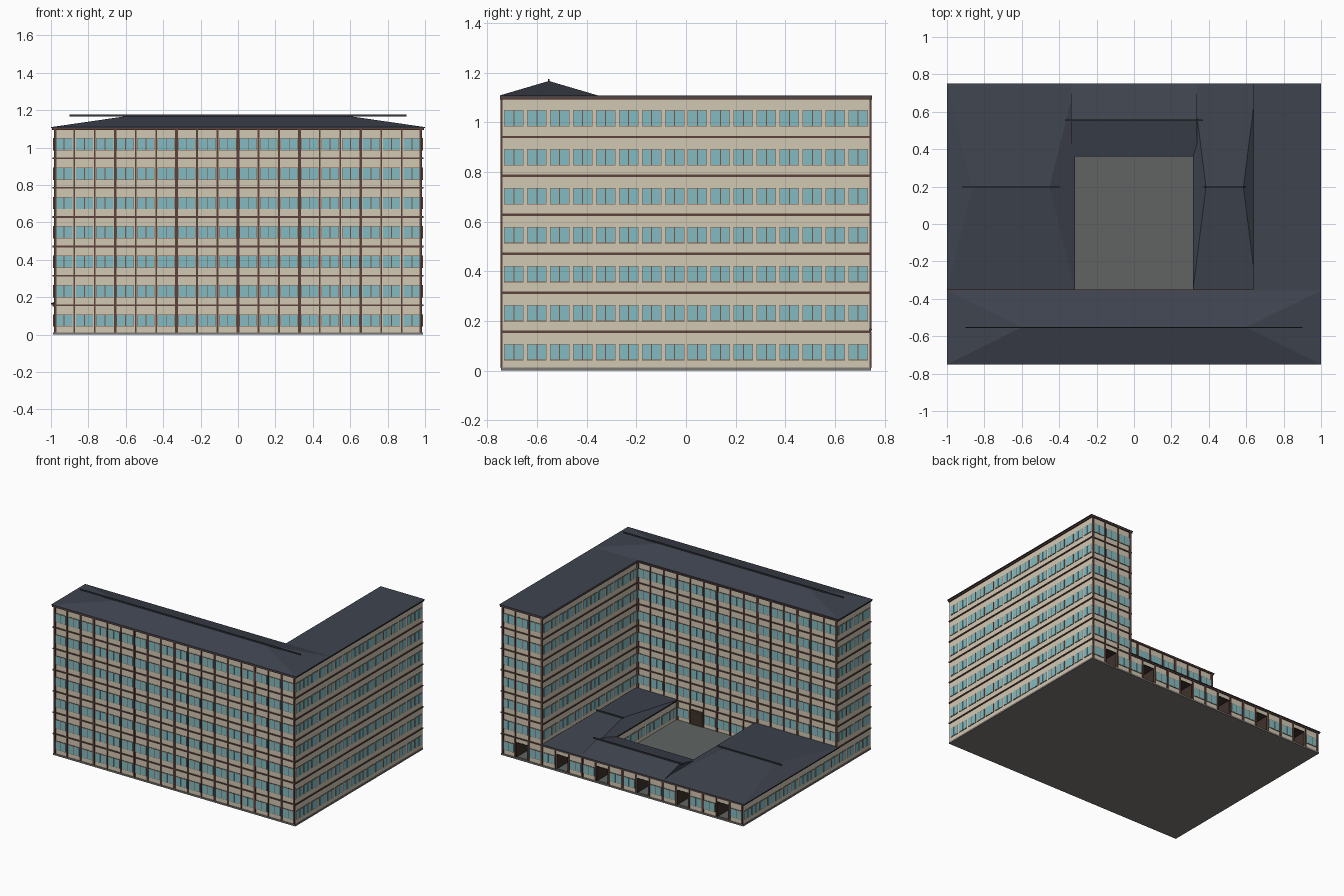
import bpy, bmesh

if "Cube" in bpy.data.objects:
    bpy.data.objects.remove(bpy.data.objects["Cube"])

FLOOR = 0.157          # storey height
TOP = 7 * FLOOR        # wall top of the tall wings
BACK = 0.59            # depth line of the rear passages


def mat(name, r, g, b):
    m = bpy.data.materials.new(name)
    m.diffuse_color = (r, g, b, 1)
    m.use_nodes = True
    m.node_tree.nodes["Principled BSDF"].inputs["Base Color"].default_value = m.diffuse_color
    return m


WALL = mat("beige_wall", 0.65, 0.58, 0.455)
TRIM = mat("dark_brown_trim", 0.11, 0.055, 0.045)
FRAME = mat("brown_window_frame", 0.20, 0.095, 0.05)
GLASS = mat("teal_glass", 0.23, 0.50, 0.54)
ROOF = mat("slate_roof", 0.049, 0.057, 0.077)
CAP = mat("ridge_grey", 0.035, 0.042, 0.052)
STONE = mat("courtyard_stone", 0.115, 0.127, 0.124)
BASE = mat("base_grey", 0.20, 0.19, 0.17)
DOOR = mat("dark_door", 0.05, 0.032, 0.024)


class Part:
    """Collects prisms that share one material, then becomes one object."""

    def __init__(self, name, material):
        self.name, self.material, self.bm = name, material, bmesh.new()

    def prism(self, lower, upper):
        a = [self.bm.verts.new(p) for p in lower]
        b = [self.bm.verts.new(p) for p in upper]
        n = len(a)
        self.bm.faces.new(a[::-1])
        self.bm.faces.new(b)
        for i in range(n):
            j = (i + 1) % n
            self.bm.faces.new((a[i], a[j], b[j], b[i]))

    def outline(self, pts, z0, z1):
        self.prism([(x, y, z0) for x, y in pts], [(x, y, z1) for x, y in pts])

    def box(self, x0, x1, y0, y1, z0, z1):
        self.outline([(x0, y0), (x1, y0), (x1, y1), (x0, y1)], z0, z1)

    def finish(self):
        bmesh.ops.recalc_face_normals(self.bm, faces=self.bm.faces[:])
        me = bpy.data.meshes.new(self.name)
        self.bm.to_mesh(me)
        self.bm.free()
        me.materials.append(self.material)
        ob = bpy.data.objects.new(self.name, me)
        bpy.context.collection.objects.link(ob)


walls = Part("walls", WALL)
bands = Part("floor_bands", TRIM)
piers = Part("piers", TRIM)
frames = Part("window_frames", FRAME)
panes = Part("window_panes", GLASS)
doors = Part("passage_linings", DOOR)
door_frames = Part("door_frames", TRIM)
roofs = Part("roofs", ROOF)
eaves = Part("eaves", TRIM)
caps = Part("ridge_caps", CAP)
base = Part("base", BASE)
court = Part("courtyard_floor", STONE)


def l_shape(o, back=.74):
    """Tall L footprint grown outward by o."""
    return [(-.985 - o, -.74 - o), (.985 + o, -.74 - o), (.985 + o, back + o),
            (.65 - o, back + o), (.65 - o, -.36 + o), (-.985 - o, -.36 + o)]


def u_shape(o, back=.74):
    """Low U footprint behind the tall front wing."""
    return [(-.985 - o, -.38), (-.328 + o, -.38), (-.328 + o, .375 - o),
            (.328 - o, .375 - o), (.328 - o, -.38), (.67, -.38),
            (.67, back + o), (-.985 - o, back + o)]


# walls: the ground storey stops short at the rear to leave room for passages
walls.outline(l_shape(0, BACK), 0.008, FLOOR)
walls.outline(u_shape(0, BACK), 0.008, FLOOR)
walls.outline(l_shape(0), FLOOR, TOP)
base.box(-.99, .99, -.745, .745, 0, 0.012)
court.box(-.33, .33, -.365, .38, 0.012, 0.016)

# rear ground storey: wall blocks between six open passages, lintel above
STEP, HALF, HEAD = 1.97 / 18, .047, .125
DOOR_X = [-.985 + (i + .5) * STEP for i in (1, 4, 7, 10, 13, 16)]
edges = [-.985] + [x + s * HALF for x in DOOR_X for s in (-1, 1)] + [.985]
for a, b in zip(edges[::2], edges[1::2]):
    walls.box(a, b, BACK, .74, .008, HEAD)
walls.box(-.985, .985, BACK, .74, HEAD, FLOOR)
for x in DOOR_X:
    court.box(x - HALF, x + HALF, BACK, .735, .010, .015)
    doors.box(x - HALF, x + HALF, BACK, BACK + .004, .012, HEAD)
    doors.box(x - HALF, x + HALF, BACK, .741, HEAD - .004, HEAD)
    for s in (-1, 1):
        e = x + s * (HALF - .002)
        doors.box(e - .002, e + .002, BACK, .741, .012, HEAD)

# storey bands and eaves
for k in range(1, 7):
    bands.outline(l_shape(0.006), k * FLOOR - 0.0045, k * FLOOR + 0.0045)
bands.outline(u_shape(0.006), FLOOR - 0.006, FLOOR + 0.004)
eaves.outline(l_shape(0.009), TOP - 0.006, TOP + 0.004)


# facade parts are placed by: axis of the wall normal, its sign and plane
def on_wall(part, wall, u0, u1, z0, z1, d0, d1):
    axis, sign, plane = wall
    p, q = sorted((plane + sign * d0, plane + sign * d1))
    if axis == 'x':
        part.box(p, q, u0, u1, z0, z1)
    else:
        part.box(u0, u1, p, q, z0, z1)


def window(wall, u, z, w):
    h = w / 2
    on_wall(frames, wall, u - h, u + h, z + .042, z + .108, -.002, .003)
    for s in (-1, 1):
        c = u + s * h / 2
        q = h / 2 - .002
        on_wall(panes, wall, c - q, c + q, z + .0445, z + .1055, 0, .0045)


def facade(wall, u0, u1, bays, floors, has_piers=False, open_bays=(), door_bays=()):
    step = (u1 - u0) / bays
    for f in floors:
        for i in range(bays):
            u = u0 + (i + .5) * step
            if i in door_bays:
                on_wall(door_frames, wall, u - .047, u + .047, .012, .125, -.002, .004)
                on_wall(doors, wall, u - .041, u + .041, .012, .119, 0, .006)
            elif i not in open_bays:
                window(wall, u, f * FLOOR, step * .85)
    if has_piers:
        z0, z1 = floors[0] * FLOOR + .01, (floors[-1] + 1) * FLOOR
        for i in range(bays + 1):
            h = .0075 if i % 3 == 0 else .0045
            u = min(max(u0 + i * step, u0 + h), u1 - h)
            on_wall(piers, wall, u - h, u + h, z0, z1, -.002, .0065)


ALL, UPPER, GROUND = range(7), range(1, 7), range(1)
facade(('y', -1, -.74), -.985, .985, 18, ALL, True)                    # front
facade(('x', 1, .985), -.74, .74, 16, ALL)                             # right
facade(('x', -1, -.985), -.74, -.36, 4, UPPER)                         # left
facade(('x', -1, -.985), -.74, .74, 16, GROUND)
facade(('y', 1, .74), .65, .985, 3, UPPER, True)                       # back
facade(('y', 1, .74), -.985, .985, 18, GROUND, True, (1, 4, 7, 10, 13, 16))
facade(('y', 1, -.36), -.985, .65, 15, UPPER, True)                    # inner L
facade(('x', -1, .65), -.36, .74, 12, UPPER)
facade(('y', 1, -.36), -.328, .328, 6, GROUND, True, (), (4,))         # courtyard
facade(('y', -1, .375), -.328, .328, 6, GROUND, True, (), (1, 4))
facade(('x', 1, -.328), -.36, .375, 8, GROUND)
facade(('x', -1, .328), -.36, .375, 8, GROUND)


def ridge_roof(x0, x1, y0, y1, z, rise, inset, cap_inset):
    """Thin eave slab, hipped or gabled roof along x, and a ridge cap."""
    roofs.box(x0, x1, y0, y1, z, z + .006)
    ym, zb, zt = (y0 + y1) / 2, z + .006, z + rise
    e = .0005
    roofs.prism([(x0, y0, zb), (x1, y0, zb), (x1, y1, zb), (x0, y1, zb)],
                [(x0 + inset, ym - e, zt), (x1 - inset, ym - e, zt),
                 (x1 - inset, ym + e, zt), (x0 + inset, ym + e, zt)])
    caps.box(x0 + cap_inset, x1 - cap_inset, ym - .003, ym + .003, zt - .001, zt + .009)


# roofs: hipped front wing, flat right wing, low blocks round the courtyard
ridge_roof(-1, 1, -.75, -.355, TOP + .004, .064, .4, .1)
roofs.box(.64, 1, -.36, .75, TOP + .004, TOP + .010)
ridge_roof(-1, -.315, -.355, .75, FLOOR + .004, .062, .137, .08)
ridge_roof(.315, .655, -.355, .75, FLOOR + .004, .062, .07, .06)
ridge_roof(-.338, .338, .36, .75, FLOOR + .004, .055, 0, -.03)

for part in (walls, bands, piers, frames, panes, doors, door_frames, roofs,
             eaves, caps, base, court):
    part.finish()
